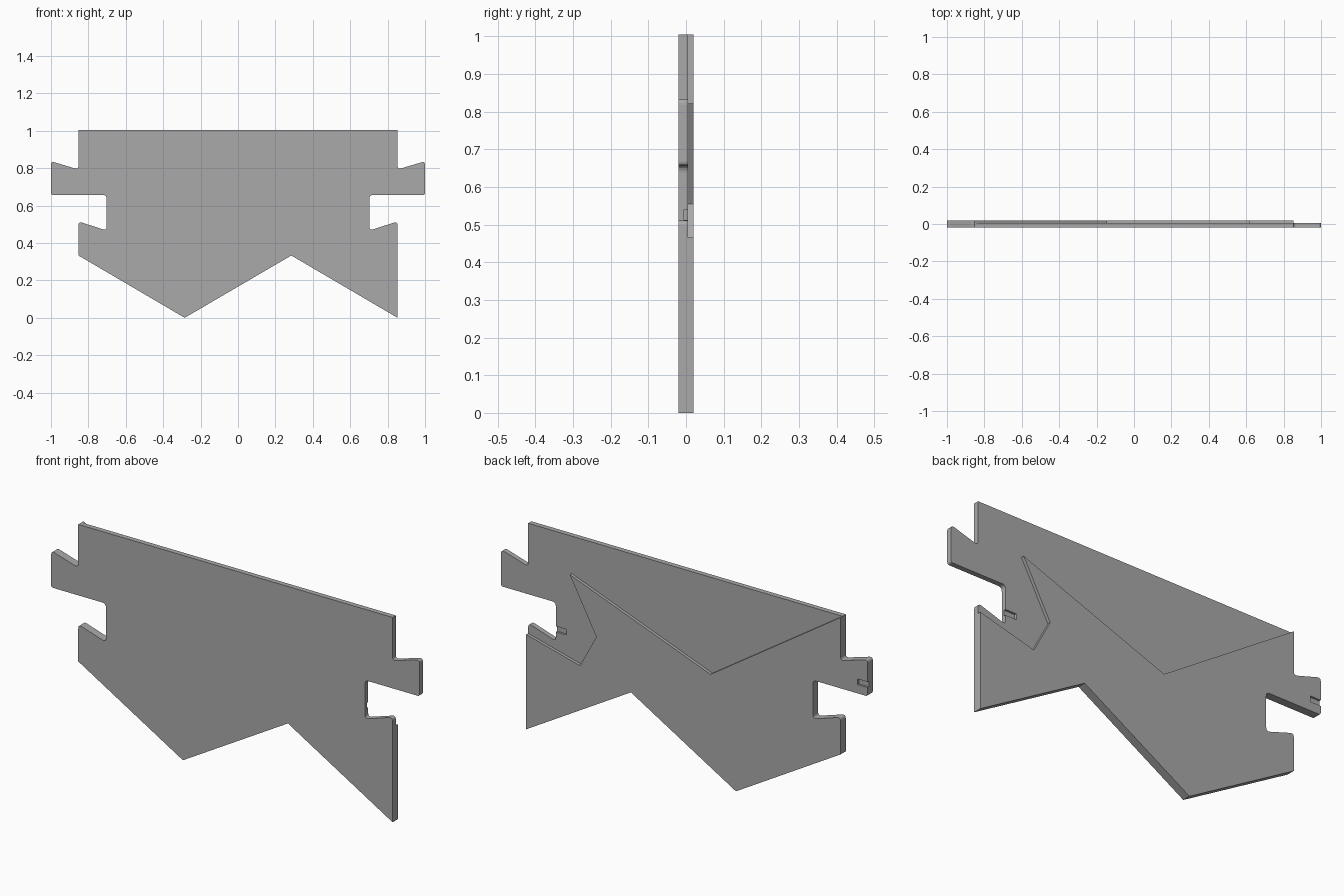
import bpy, bmesh
from mathutils import Vector

cube = bpy.data.objects.get("Cube")
if cube:
    bpy.data.objects.remove(cube)

grey = bpy.data.materials.new("plain grey")
grey.use_nodes = True
GREY = (0.4, 0.4, 0.4, 1)
grey.diffuse_color = GREY
grey.node_tree.nodes["Principled BSDF"].inputs["Base Color"].default_value = GREY

FRONT, STEP, BACK = -0.02, 0.005, 0.02


def rounded(points, steps=5):
    """Replace each (x, z, radius) corner by a short curve."""
    result = []
    for i, (x, z, r) in enumerate(points):
        p = Vector((x, z))
        if r == 0:
            result.append(p)
            continue
        a = p + (Vector(points[i - 1][:2]) - p).normalized() * r
        b = p + (Vector(points[(i + 1) % len(points)][:2]) - p).normalized() * r
        for k in range(steps + 1):
            t = k / steps
            result.append(a * (1 - t) ** 2 + p * 2 * t * (1 - t) + b * t ** 2)
    return result


def slab(name, outline, y0, y1):
    """Extrude an x-z outline from y0 to y1."""
    bm = bmesh.new()
    face = bm.faces.new([bm.verts.new((x, y0, z)) for x, z in outline])
    moved = bmesh.ops.extrude_face_region(bm, geom=[face])["geom"]
    verts = [v for v in moved if isinstance(v, bmesh.types.BMVert)]
    bmesh.ops.translate(bm, verts=verts, vec=(0, y1 - y0, 0))
    bmesh.ops.recalc_face_normals(bm, faces=bm.faces)
    mesh = bpy.data.meshes.new(name)
    bm.to_mesh(mesh)
    bm.free()
    mesh.materials.append(grey)
    obj = bpy.data.objects.new(name, mesh)
    bpy.context.collection.objects.link(obj)
    return obj


def box(name, x0, x1, z0, z1, y0, y1):
    return slab(name, [(x0, z0), (x1, z0), (x1, z1), (x0, z1)], y0, y1)


def cut(target, cutter):
    """Subtract the cutter from the target, then discard it."""
    cutter.hide_render = True
    mod = target.modifiers.new("cut", "BOOLEAN")
    mod.operation, mod.solver, mod.object = "DIFFERENCE", "EXACT", cutter
    bpy.context.view_layer.objects.active = target
    bpy.ops.object.modifier_apply(modifier=mod.name)
    bpy.data.objects.remove(cutter)


# Side edge with hooked tab and notch, mirrored to the other side
side = [(0.853, 1.005, 0), (0.853, 0.793, 0.02), (1, 0.837, 0.02),
        (1, 0.657, 0.012), (0.703, 0.657, 0.02), (0.703, 0.467, 0.02),
        (0.853, 0.515, 0.02)]
zigzag = [(0.853, 0, 0), (0.285, 0.333, 0), (-0.285, 0, 0), (-0.853, 0.333, 0)]
mirrored = [(-x, z, r) for x, z, r in reversed(side)]
panel = slab("panel", rounded(side + zigzag + mirrored), FRONT, BACK)

# Stepped recess in the back
recess = [(-0.853, 1.005), (-0.147, 0.537), (0.617, 0.822), (0.473, 0.555),
          (0.561, 0.39), (0.853, 0.465), (1.1, 0.53), (1.1, 1.1), (-0.853, 1.1)]
cut(panel, slab("recess_cutter", recess, STEP, BACK + 0.02))

# Small key slots, one beside the notch and one in the opposite tab
cut(panel, box("notch_slot_cutter", 0.645, 0.72, 0.512, 0.54, -0.005, 0.03))
cut(panel, box("tab_slot_cutter", -1.02, -0.945, 0.7, 0.728, 0.01, 0.03))
